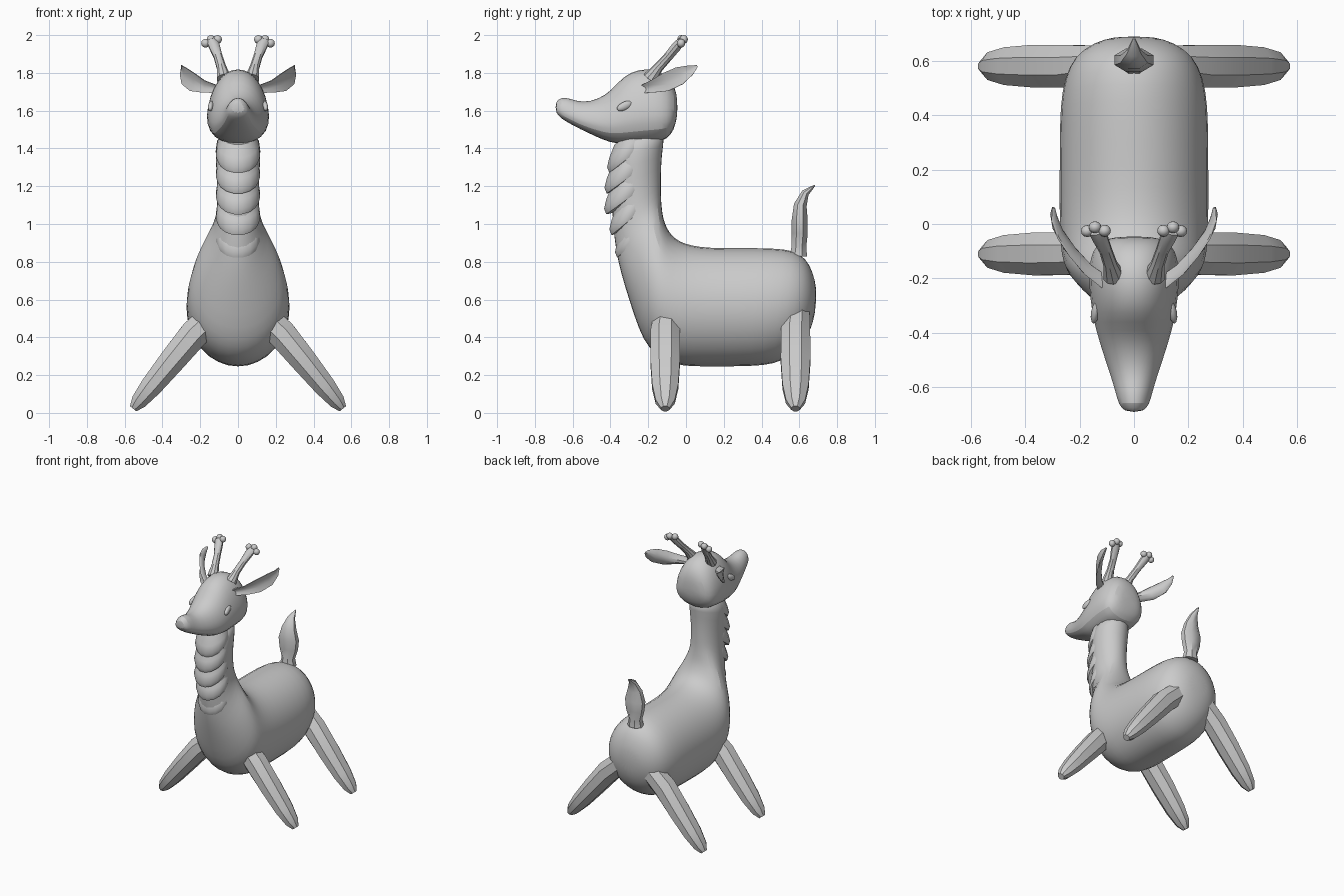
import bpy, bmesh, math
from mathutils import Vector


def loft(name, rings, n, pear=0.0, cup=0.0, power=1.0, subsurf=0):
    """Skin closed rings, each ring = (centre, half-axis u, half-axis v)."""
    bm = bmesh.new()
    loops = []
    for c, u, v in rings:
        loop = []
        for i in range(n):
            a = 2 * math.pi * (i + 0.5) / n
            cu = math.copysign(abs(math.cos(a)) ** power, math.cos(a))
            sv = math.copysign(abs(math.sin(a)) ** power, math.sin(a))
            p = c + u * cu * (1 - pear * sv) + v * (sv + cup * (cu * cu - 0.5))
            loop.append(bm.verts.new(p))
        loops.append(loop)
    for l0, l1 in zip(loops, loops[1:]):
        for i in range(n):
            j = (i + 1) % n
            bm.faces.new((l0[i], l0[j], l1[j], l1[i]))
    bm.faces.new(loops[0])
    bm.faces.new(loops[-1])
    bmesh.ops.recalc_face_normals(bm, faces=bm.faces)
    me = bpy.data.meshes.new(name)
    bm.to_mesh(me)
    bm.free()
    ob = bpy.data.objects.new(name, me)
    bpy.context.collection.objects.link(ob)
    if subsurf:
        ob.modifiers.new("smooth", "SUBSURF").levels = subsurf
        ob.modifiers["smooth"].render_levels = subsurf
    return ob


def profile(rows):
    """Rings from side-view rows: top y, z, bottom y, z, half width."""
    out = []
    for ay, az, by, bz, w in rows:
        a, b = Vector((0, ay, az)), Vector((0, by, bz))
        out.append(((a + b) / 2, Vector((w, 0, 0)), (a - b) / 2))
    return out


def tube(name, pts, radii, n, side, **kw):
    """Rings square to a path; radii = (along the side vector, across it)."""
    pts = [Vector(p) for p in pts]
    rings = []
    for i, (p, (ru, rv)) in enumerate(zip(pts, radii)):
        t = (pts[min(i + 1, len(pts) - 1)] - pts[max(i - 1, 0)]).normalized()
        s = Vector(side)
        u = (s - t * s.dot(t)).normalized()
        rings.append((p, u * ru, t.cross(u) * rv))
    return loft(name, rings, n, **kw)


def ball(name, loc, scale, rot=(0, 0, 0)):
    bpy.ops.mesh.primitive_uv_sphere_add(segments=12, ring_count=8, location=loc, rotation=rot)
    ob = bpy.context.object
    ob.name = name
    ob.scale = scale


# Body flowing into the neck
loft("body_and_neck", profile([
    (.692, .66, .688, .54, .07), (.672, .75, .655, .41, .16),
    (.635, .825, .59, .325, .225), (.57, .868, .51, .268, .26),
    (.46, .88, .42, .242, .278), (.3, .88, .25, .238, .28),
    (.12, .88, .08, .238, .28), (.03, .893, -.02, .24, .28),
    (-.03, .912, -.12, .268, .277), (-.075, .945, -.2, .335, .268),
    (-.1, .985, -.25, .43, .248), (-.118, 1.03, -.305, .6, .208),
    (-.125, 1.08, -.345, .73, .16), (-.13, 1.14, -.375, .86, .122),
    (-.13, 1.2, -.39, 1.0, .112), (-.13, 1.3, -.4, 1.18, .113),
    (-.12, 1.42, -.39, 1.38, .126), (-.1, 1.5, -.36, 1.47, .11)]), 16, subsurf=1)

# Overlapping throat plates
for i, (z, y) in enumerate([(.82, -.378), (.94, -.408), (1.05, -.436), (1.16, -.434), (1.27, -.42)]):
    loft("throat_plate_%d" % (i + 1), profile([
        (-.2, z + .26, y + .04, z + .15, .095),
        (-.19, z + .22, y + .012, z + .08, .112),
        (-.19, z + .18, y, z + .03, .119),
        (-.2, z + .16, y + .012, z, .112),
        (-.22, z + .17, y + .06, z + .01, .08)]), 16)

# Head and muzzle, wider at the cheeks
loft("head", profile([
    (-.045, 1.65, -.045, 1.57, .06), (-.056, 1.73, -.065, 1.49, .12),
    (-.1, 1.79, -.1, 1.445, .152), (-.17, 1.825, -.15, 1.43, .163),
    (-.25, 1.825, -.22, 1.423, .163), (-.33, 1.79, -.32, 1.418, .153),
    (-.39, 1.715, -.4, 1.425, .136), (-.46, 1.663, -.48, 1.462, .113),
    (-.55, 1.643, -.56, 1.5, .085), (-.61, 1.665, -.625, 1.535, .066),
    (-.66, 1.674, -.665, 1.56, .056), (-.693, 1.645, -.69, 1.59, .033)]),
    14, pear=.26, power=.85, subsurf=1)

# Tail with a curled tip
tube("tail", [(0, .595, .83), (0, .598, .88), (0, .602, .95), (0, .602, 1.02),
              (0, .605, 1.1), (0, .632, 1.165), (0, .682, 1.205)],
     [(.06, .05), (.048, .042), (.07, .046), (.078, .046), (.055, .037), (.028, .022), (.004, .004)],
     8, (1, 0, 0))

for s, side in ((1, "right"), (-1, "left")):
    # Splayed faceted legs
    for y, part in ((-.11, "front_leg"), (.58, "back_leg")):
        tube(part + "_" + side,
             [(s * .12, y + .01, .52), (s * .23, y, .42), (s * .35, y, .275),
              (s * .46, y, .14), (s * .525, y, .06), (s * .555, y, .022)],
             [(.07, .08), (.084, .083), (.085, .074), (.075, .062), (.055, .046), (.025, .024)],
             8, (0, 1, 0))
    # Cupped leaf-shaped ears, hollow turned forward and outward
    tube("ear_" + side,
         [(s * .11, -.22, 1.715), (s * .175, -.17, 1.728), (s * .235, -.1, 1.752),
          (s * .28, -.03, 1.785), (s * .297, .025, 1.815), (s * .297, .06, 1.837)],
         [(.022, .018), (.034, .016), (.052, .014), (.05, .012), (.028, .009), (.005, .004)],
         12, (0, 0, 1), cup=1.6 * s)
    # Horns with three knobs
    tube("horn_" + side,
         [(s * .075, -.19, 1.77), (s * .088, -.145, 1.83), (s * .105, -.095, 1.885),
          (s * .125, -.05, 1.94), (s * .138, -.025, 1.97)],
         [(.04, .04), (.026, .026), (.024, .024), (.03, .026), (.03, .02)],
         10, (1, 0, 0))
    for k, p in enumerate([(.108, -.025, 1.977), (.143, -.012, 1.977), (.172, -.026, 1.957)]):
        ball("horn_knob_%s_%d" % (side, k + 1), (s * p[0], p[1], p[2]), (.023, .022, .023))
    # Closed eyes
    ball("eye_" + side, (s * .142, -.325, 1.625), (.016, .045, .022),
         (math.radians(25), 0, s * math.radians(10)))

# Smooth shading that keeps the leg edges crisp
bpy.ops.object.select_all(action="SELECT")
bpy.context.view_layer.objects.active = bpy.data.objects["head"]
bpy.ops.object.shade_smooth_by_angle(angle=math.radians(35))
